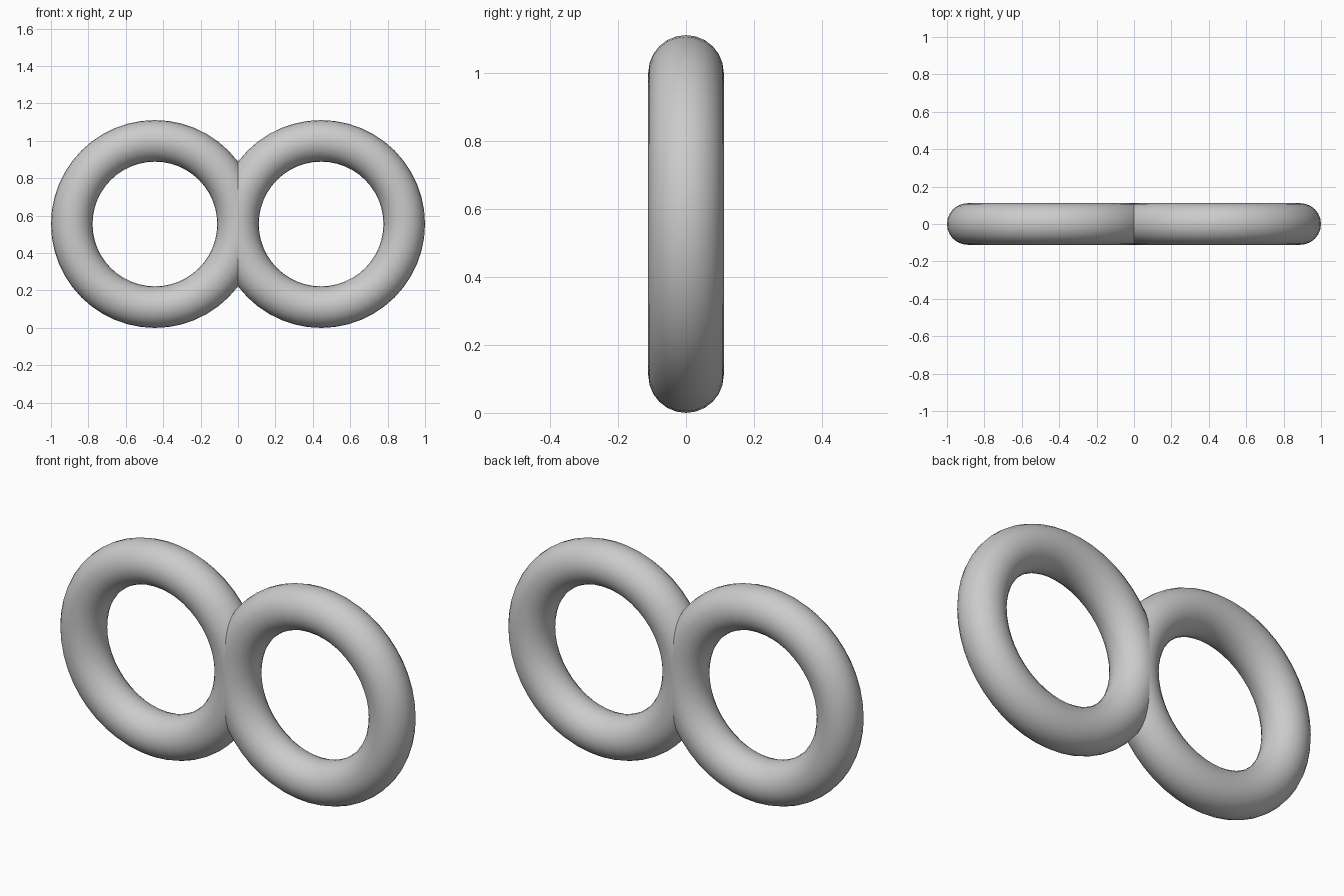
import bpy
import math

if "Cube" in bpy.data.objects:
    bpy.data.objects.remove(bpy.data.objects["Cube"])

MAJOR, MINOR = 0.4444, 0.1111

grey = bpy.data.materials.new("light grey")
grey.diffuse_color = (0.6, 0.6, 0.6, 1)
grey.use_nodes = True
grey.node_tree.nodes["Principled BSDF"].inputs["Base Color"].default_value = grey.diffuse_color


def ring(name, x):
    """Upright smooth ring standing on the ground, facing the front."""
    bpy.ops.mesh.primitive_torus_add(
        major_radius=MAJOR, minor_radius=MINOR,
        major_segments=48, minor_segments=24,
        location=(x, 0, MAJOR + MINOR), rotation=(math.pi / 2, 0, 0))
    obj = bpy.context.object
    obj.name = name
    obj.data.materials.append(grey)
    bpy.ops.object.shade_smooth()


# Two rings side by side, sharing one tube thickness where they meet
ring("left_ring", -MAJOR)
ring("right_ring", MAJOR)
